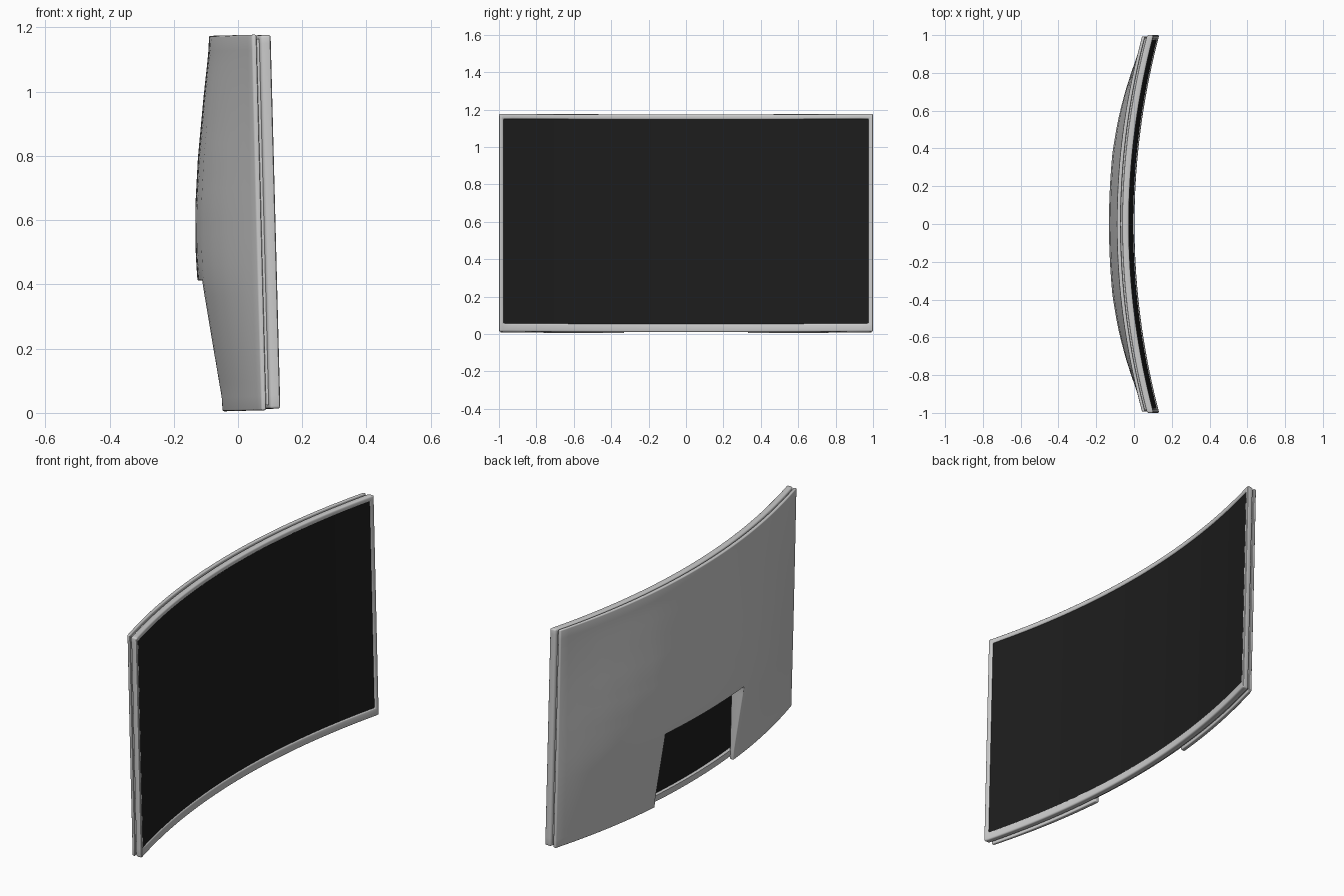
import bpy, bmesh, math

if "Cube" in bpy.data.objects:
    bpy.data.objects.remove(bpy.data.objects["Cube"])

TILT = 0.026


def lerp(points, t):
    for (a, va), (b, vb) in zip(points, points[1:]):
        if t <= b:
            return va + (vb - va) * max(0, (t - a) / (b - a))
    return points[-1][1]


def place(y, v, d):
    # curved around the viewer, tilted slightly backwards; d = depth behind the front
    x = y * y * 0.131 - d - TILT * v + 0.003
    return (x, y, v + TILT * x)


def split(breaks, step):
    out = [breaks[0]]
    for a, b in zip(breaks, breaks[1:]):
        n = max(1, math.ceil((b - a) / step))
        out += [a + (b - a) * i / n for i in range(1, n + 1)]
    return out


def slab(name, ybreaks, zbreaks, front, back, hole=None, bevel=0.0, zstep=2.0):
    """Closed curved slab; hole = (y0, y1, z0, z1) is left out."""
    ys, zs = split(ybreaks, 0.05), split(zbreaks, zstep)
    bm = bmesh.new()
    cells = []
    for i in range(len(ys) - 1):
        for j in range(len(zs) - 1):
            cy, cz = (ys[i] + ys[i + 1]) / 2, (zs[j] + zs[j + 1]) / 2
            if not (hole and hole[0] < cy < hole[1] and hole[2] < cz < hole[3]):
                cells.append((i, j))
    keep, verts = set(cells), {}

    def vert(i, j, side):
        if (i, j, side) not in verts:
            depth = back(ys[i], zs[j]) if side else front
            verts[i, j, side] = bm.verts.new(place(ys[i], zs[j], depth))
        return verts[i, j, side]

    for i, j in cells:
        ring = [(i, j), (i + 1, j), (i + 1, j + 1), (i, j + 1)]
        bm.faces.new([vert(*p, 0) for p in ring])
        bm.faces.new([vert(*p, 1) for p in reversed(ring)])
        for k, n in enumerate([(i, j - 1), (i + 1, j), (i, j + 1), (i - 1, j)]):
            if n not in keep:
                p, q = ring[k], ring[(k + 1) % 4]
                bm.faces.new([vert(*q, 0), vert(*p, 0), vert(*p, 1), vert(*q, 1)])
    bmesh.ops.recalc_face_normals(bm, faces=bm.faces[:])
    if bevel:
        sharp = [e for e in bm.edges if e.calc_face_angle(0) > 0.8]
        bmesh.ops.bevel(bm, geom=sharp, offset=bevel, segments=3, profile=0.5,
                        affect='EDGES', clamp_overlap=True)
    me = bpy.data.meshes.new(name)
    bm.to_mesh(me)
    bm.free()
    ob = bpy.data.objects.new(name, me)
    bpy.context.collection.objects.link(ob)
    bpy.ops.object.select_all(action='DESELECT')
    ob.select_set(True)
    bpy.context.view_layer.objects.active = ob
    bpy.ops.object.shade_smooth_by_angle(angle=math.radians(35))
    return ob


# front bezel frame
slab("front_bezel", [-1, -0.976, 0.976, 1], [0.01, 0.054, 1.147, 1.174],
     0.0, lambda y, v: 0.034, (-0.976, 0.976, 0.054, 1.147), 0.008)

# recessed frame between bezel and rear shell
slab("groove_frame", [-0.985, -0.96, 0.96, 0.985], [0.022, 0.054, 1.13, 1.162],
     0.03, lambda y, v: 0.046, (-0.96, 0.96, 0.054, 1.13))

# black display panel, also seen through the rear notch
screen = slab("screen", [-0.98, 0.98], [0.05, 1.15], 0.006, lambda y, v: 0.028)
black = bpy.data.materials.new("screen_black")
black.diffuse_color = (0.012, 0.012, 0.012, 1)
black.use_nodes = True
black.node_tree.nodes["Principled BSDF"].inputs["Base Color"].default_value = black.diffuse_color
screen.data.materials.append(black)

# bulging rear shell with a notch at the bottom centre
ACROSS = [(0, 1), (0.38, 1), (0.55, 0.86), (0.7, 0.64), (0.85, 0.33), (0.95, 0.1), (1, 0)]
UP = [(0, 0.1), (0.05, 0.13), (0.2, 0.47), (0.41, 0.94), (0.5, 1), (0.65, 0.95),
      (0.8, 0.76), (1, 0.38), (1.12, 0.12), (1.18, 0.05)]


def shell_depth(y, v):
    return 0.059 + 0.063 * lerp(ACROSS, abs(y)) * lerp(UP, v)


slab("rear_shell", [-0.993, -0.33, 0.33, 0.993], [0.006, 0.05, 0.415, 1.176],
     0.043, shell_depth, (-0.33, 0.33, 0, 0.415), 0.005, 0.05)
